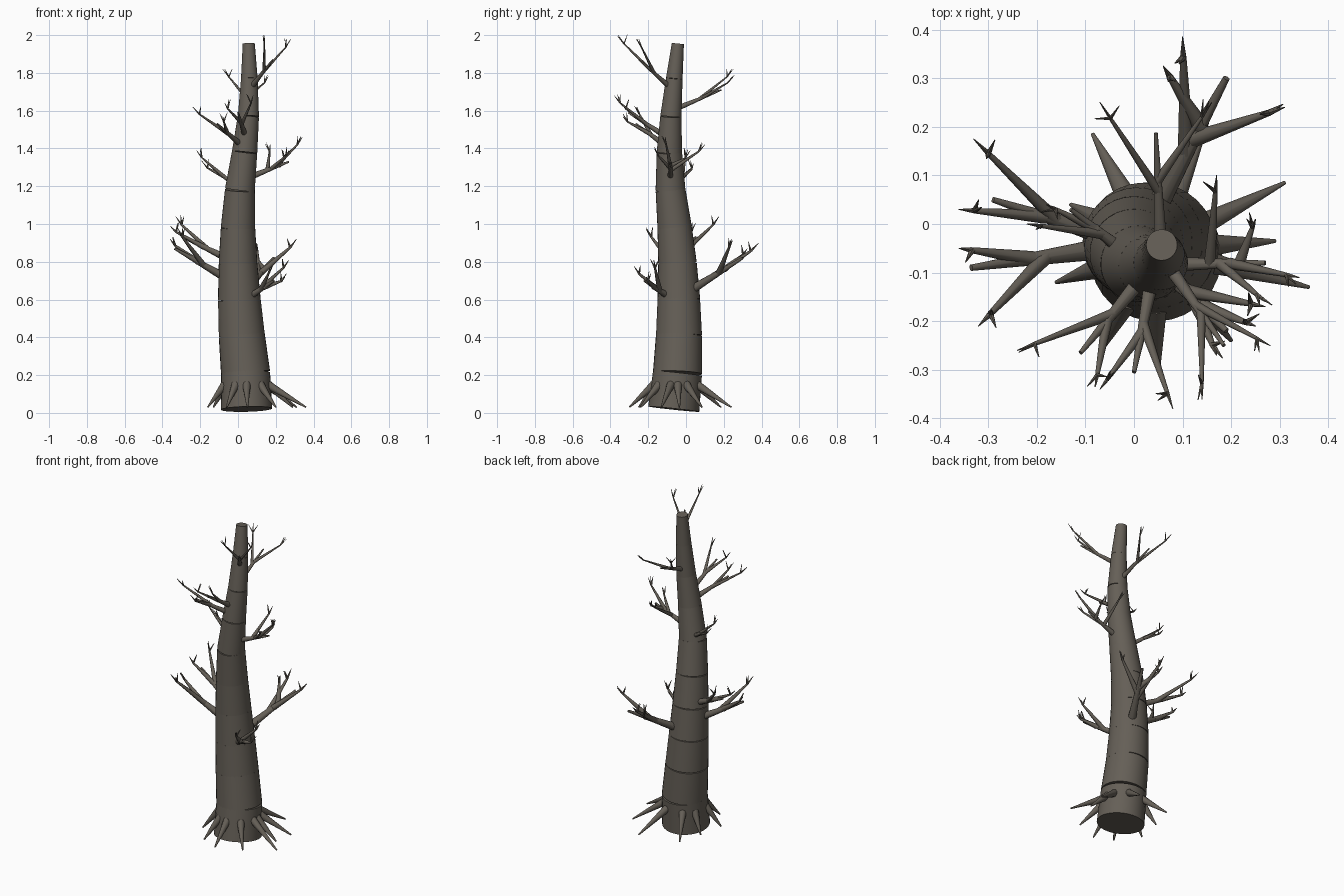
import bpy, bmesh, math, random
from mathutils import Vector, Matrix

random.seed(4)
if "Cube" in bpy.data.objects:
    bpy.data.objects.remove(bpy.data.objects["Cube"])

bark = bpy.data.materials.new("grey_brown_bark")
bark.use_nodes = True
bark.diffuse_color = (0.13, 0.115, 0.095, 1)
bark.node_tree.nodes["Principled BSDF"].inputs["Base Color"].default_value = bark.diffuse_color


def limb(bm, a, b, r1, r2, sides):
    """Capped tapered cylinder from a to b."""
    a, b = Vector(a), Vector(b)
    d = b - a
    turn = d.to_track_quat('Z', 'Y').to_matrix().to_4x4()
    bmesh.ops.create_cone(bm, cap_ends=True, segments=sides, radius1=r1, radius2=r2,
                          depth=d.length, matrix=Matrix.Translation((a + b) / 2) @ turn)


def finish(bm, name):
    mesh = bpy.data.meshes.new(name)
    bm.to_mesh(mesh)
    bm.free()
    obj = bpy.data.objects.new(name, mesh)
    bpy.context.collection.objects.link(obj)
    mesh.materials.append(bark)
    bpy.ops.object.select_all(action='DESELECT')
    obj.select_set(True)
    bpy.context.view_layer.objects.active = obj
    bpy.ops.object.shade_smooth_by_angle(angle=math.radians(50))


# Trunk: stacked straight sections, each square to its own axis (x, y, z, radius)
spine = [(.045, -.065, .02, .136), (.04, -.045, .21, .13), (.02, -.037, .41, .122),
         (.007, -.038, .6, .113), (0, -.045, .79, .102), (0, -.06, .98, .091),
         (.01, -.082, 1.18, .079), (.035, -.088, 1.38, .067), (.055, -.08, 1.57, .056),
         (.06, -.062, 1.77, .044), (.057, -.043, 1.955, .032)]
bm = bmesh.new()
for p, q in zip(spine, spine[1:]):
    limb(bm, p[:3], q[:3], p[3], q[3], 32)
finish(bm, "trunk")


def trunk_centre(z):
    for p, q in zip(spine, spine[1:]):
        if z <= q[2]:
            t = (z - p[2]) / (q[2] - p[2])
            return Vector(p[:3]).lerp(Vector(q[:3]), t)
    return Vector(spine[-1][:3])


# Roots: tapered spikes leaning out and down around the base
root_tips = [(.36, -.13), (.31, .085), (.29, -.035), (.16, .24), (-.085, .185),
             (-.13, .04), (-.16, -.12), (-.06, -.25), (.05, -.3), (.2, -.24)]
bm = bmesh.new()
centre = trunk_centre(.15)
for x, y in root_tips:
    out = Vector((x, y, 0)) - Vector((centre.x, centre.y, 0))
    start = centre + out.normalized() * .118
    limb(bm, start, (x, y, .03), .023, .004, 10)
finish(bm, "roots")


def twig(bm, a, b, r):
    """Tapered shoot with an upturned end that forks into small spikes."""
    a, b = Vector(a), Vector(b)
    d = (b - a).normalized()
    tip = a.lerp(b, .82) - Vector((0, 0, .012))
    limb(bm, a, tip, r, r * .38, 8)
    limb(bm, tip, b, r * .42, .001, 6)
    for i in range(2):
        side = Vector((random.uniform(-1, 1), random.uniform(-1, 1), .5)).normalized()
        limb(bm, tip, tip + (d * .5 + side + Vector((0, 0, .6))).normalized() * .052,
             r * .42, .001, 6)


# Branches: start height, blunt end, base radius, shoot tips
branches = [
    ("low_back_branch", .61, (.19, .3, .82), .029,
     [(.1, .385, .9), (.31, .24, .92), (.06, .325, .87)]),
    ("low_front_branch", .58, (.19, -.22, .7), .025,
     [(.27, -.17, .81), (.17, -.27, .77), (.25, -.21, .72)]),
    ("low_right_branch", .675, (-.335, -.09, .87), .027,
     [(-.32, -.21, .98), (-.36, -.05, .92)]),
    ("middle_right_branch", .79, (-.29, .05, .93), .024,
     [(-.33, .175, 1.04), (-.36, .03, .99)]),
    ("high_right_branch", 1.19, (-.13, .03, 1.29), .018,
     [(-.22, 0, 1.39), (-.18, .04, 1.32)]),
    ("high_left_branch", 1.23, (.27, -.08, 1.33), .02,
     [(.17, .1, 1.42), (.27, -.16, 1.39), (.34, -.11, 1.46), (.25, .01, 1.37)]),
    ("high_front_right_branch", 1.4, (-.11, -.265, 1.53), .019,
     [(-.24, -.26, 1.62), (-.08, -.335, 1.57)]),
    ("high_front_branch", 1.45, (0, -.305, 1.59), .018,
     [(.08, -.38, 1.68), (-.07, -.34, 1.64)]),
    ("top_back_branch", 1.6, (.045, .187, 1.71), .016,
     [(-.07, .25, 1.82), (.16, .25, 1.78)]),
    ("top_front_branch", 1.71, (.185, -.25, 1.87), .016,
     [(.28, -.25, 1.98), (.14, -.36, 2)]),
]
for name, z, end, r, tips in branches:
    bm = bmesh.new()
    start, end = trunk_centre(z), Vector(end)
    limb(bm, start, end, r, r * .25, 10)
    for i, tip in enumerate(tips):
        twig(bm, start.lerp(end, .55 + .08 * i), tip, r * .6)
    finish(bm, name)
